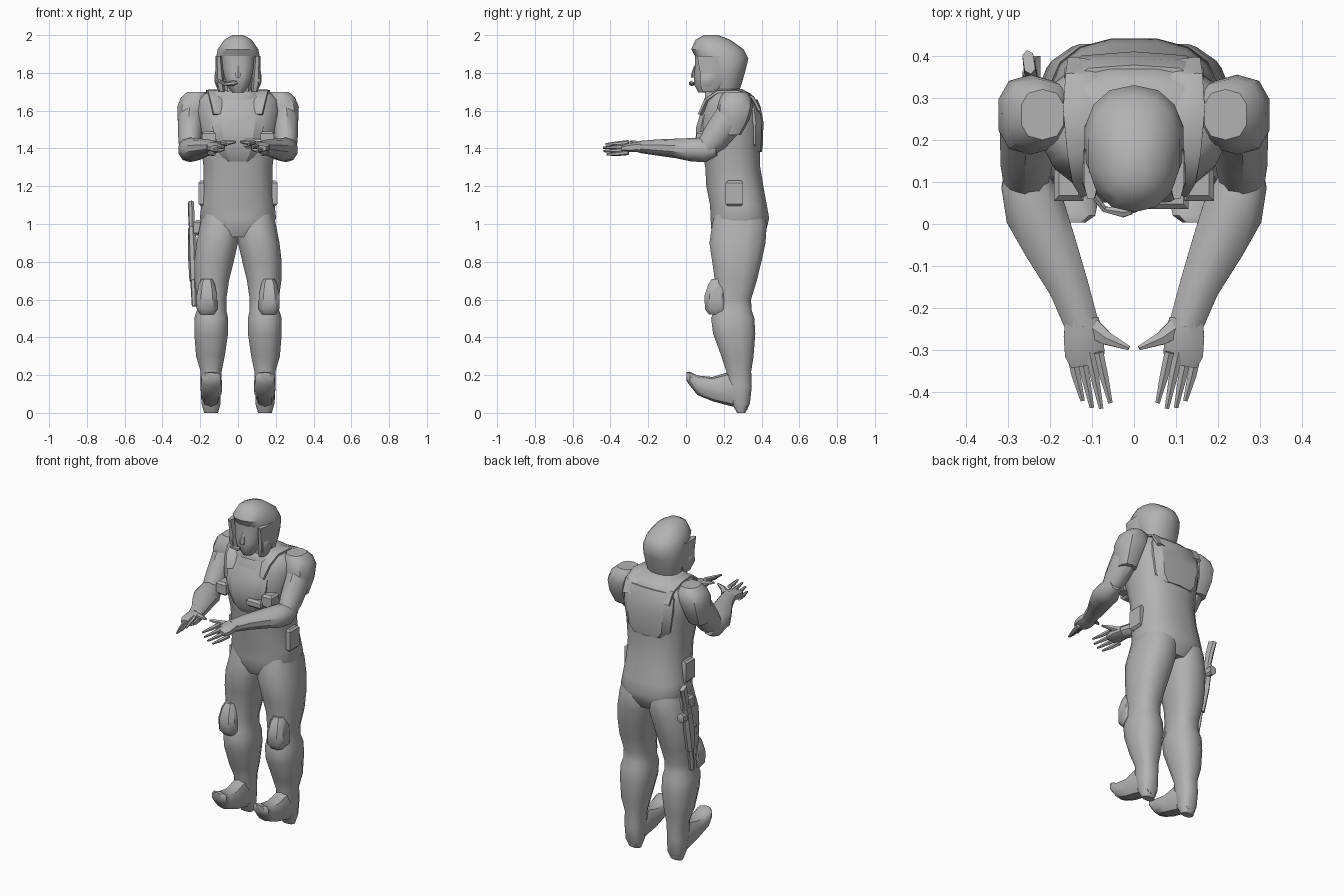
import bpy, bmesh, math
from mathutils import Vector

GREY = bpy.data.materials.new("plain grey")
GREY.diffuse_color = (0.45, 0.45, 0.45, 1)


def skin(name, rings, angle=40):
    """Join closed rings of points into a capped solid."""
    bm = bmesh.new()
    loops = [[bm.verts.new(p) for p in r] for r in rings]
    n = len(loops[0])
    for a, b in zip(loops, loops[1:]):
        for i in range(n):
            j = (i + 1) % n
            bm.faces.new((a[i], a[j], b[j], b[i]))
    bm.faces.new(loops[0])
    bm.faces.new(loops[-1])
    bmesh.ops.recalc_face_normals(bm, faces=bm.faces)
    me = bpy.data.meshes.new(name)
    bm.to_mesh(me)
    bm.free()
    me.materials.append(GREY)
    ob = bpy.data.objects.new(name, me)
    bpy.context.collection.objects.link(ob)
    bpy.context.view_layer.objects.active = ob
    bpy.ops.object.select_all(action='DESELECT')
    ob.select_set(True)
    bpy.ops.object.shade_smooth_by_angle(angle=math.radians(angle))
    return ob


def circle(n, e):
    def f(v):
        return math.copysign(abs(v) ** e, v) if abs(v) > 1e-6 else 0.0
    off = math.pi / n
    return [(f(math.cos(off + 2 * math.pi * i / n)), f(math.sin(off + 2 * math.pi * i / n)))
            for i in range(n)]


def loft(name, rows, axis='z', n=12, e=0.8, s=1, angle=40):
    """Rows are (position on axis, x0, x1, b0, b1), b being y or z."""
    rings = []
    for t, x0, x1, b0, b1 in rows:
        ring = []
        for c, d in circle(n, e):
            x = s * ((x0 + x1) / 2 + c * (x1 - x0) / 2)
            b = (b0 + b1) / 2 + d * (b1 - b0) / 2
            ring.append((x, b, t) if axis == 'z' else (x, t, b))
        rings.append(ring)
    return skin(name, rings, angle)


def tube(name, rows, n=8, s=1, e=1.0, angle=40):
    """Rows are (x, y, z, sideways radius, other radius) along a path."""
    pts = [Vector(r[:3]) for r in rows]
    rings = []
    for i, r in enumerate(rows):
        t = (pts[min(i + 1, len(pts) - 1)] - pts[max(i - 1, 0)]).normalized()
        u = t.cross(Vector((0, 0, 1)))
        u = u.normalized() if u.length > 0.15 else Vector((1, 0, 0))
        v = u.cross(t).normalized()
        ring = [pts[i] + u * (c * r[3]) + v * (d * r[4]) for c, d in circle(n, e)]
        rings.append([(s * p.x, p.y, p.z) for p in ring])
    return skin(name, rings, angle)


def plate(name, x0, x1, y0, y1, z0, z1, s=1, taper=0.012):
    """Box with slightly narrowed top and bottom."""
    k = taper
    return loft(name, [(z0, x0 + k, x1 - k, y0 + k, y1 - k / 2), (z0 + k, x0, x1, y0, y1),
                       (z1 - k, x0, x1, y0, y1), (z1, x0 + k, x1 - k, y0 + k, y1 - k / 2)],
                n=4, e=0.02, s=s, angle=30)


def sym(rows):
    """Rows of (z, half width, y0, y1) centred on x = 0."""
    return [(z, -w, w, a, b) for z, w, a, b in rows]


# Body
loft("torso", sym([(0.93, .10, .15, .40), (0.98, .18, .13, .43), (1.03, .205, .128, .443),
                   (1.10, .197, .125, .43), (1.20, .185, .105, .412), (1.30, .185, .10, .395),
                   (1.42, .20, .075, .395), (1.52, .215, .065, .402), (1.60, .225, .082, .39),
                   (1.66, .215, .105, .37), (1.69, .18, .12, .345), (1.715, .10, .13, .29)]),
     n=16, e=0.8)
loft("neck", sym([(1.62, .10, .12, .31), (1.70, .085, .10, .275), (1.80, .09, .10, .295)]), n=10)
loft("collar", sym([(1.66, .14, .095, .35), (1.70, .115, .10, .325), (1.715, .10, .12, .30)]), n=12)

# Vest
loft("chest_plate", sym([(1.33, .07, .09, .2), (1.37, .10, .065, .2), (1.44, .12, .048, .2),
                         (1.51, .14, .05, .2), (1.58, .14, .072, .2), (1.64, .11, .10, .2)]),
     n=8, e=.5, angle=25)
plate("chest_pouch", .03, .13, .035, .09, 1.40, 1.45)
loft("back_plate", sym([(1.38, .11, .25, .402), (1.42, .15, .25, .407), (1.54, .17, .25, .41),
                        (1.62, .17, .25, .395), (1.66, .15, .25, .378)]), n=10, e=.6, angle=30)
for s in (1, -1):
    plate("side_pouch", .12, .19, .055, .13, 1.41, 1.49, s)
    tube("shoulder_strap", [(.10, .085, 1.58, .035, .01), (.115, .11, 1.655, .035, .01),
                            (.125, .17, 1.70, .035, .01), (.13, .27, 1.702, .04, .01),
                            (.125, .35, 1.67, .04, .01), (.12, .385, 1.60, .04, .01)], s=s, e=.5)

# Head and helmet
loft("helmet", sym([(1.69, .09, .14, .278), (1.76, .112, .11, .30), (1.82, .12, .085, .317),
                    (1.875, .12, .055, .33), (1.925, .11, .028, .305), (1.975, .075, .05, .235),
                    (2.0, .03, .095, .17)]), n=14, e=0.88)
loft("face", sym([(1.695, .03, .065, .17), (1.735, .06, .042, .2), (1.78, .075, .04, .2),
                  (1.83, .085, .045, .2), (1.89, .09, .045, .2)]), n=12)
loft("nose", sym([(1.775, .016, .028, .06), (1.79, .018, .026, .06), (1.84, .007, .043, .07)]), n=6)
for s in (1, -1):
    loft("cheek_guard", [(1.70, .07, .105, .085, .16), (1.74, .07, .12, .07, .19),
                         (1.80, .075, .122, .07, .21), (1.89, .085, .12, .055, .2)], n=8, s=s)
    loft("ear_cup", [(1.725, .095, .115, .09, .14), (1.75, .09, .125, .075, .16),
                     (1.79, .09, .125, .08, .16), (1.81, .095, .115, .10, .14)], n=8, s=s)
tube("microphone_boom", [(-.105, .08, 1.76, .008, .008), (-.07, .035, 1.74, .008, .008),
                         (-.025, .028, 1.745, .014, .014), (-.005, .03, 1.75, .008, .008)], n=6)

for s in (1, -1):
    # Arm
    loft("shoulder_pad", [(1.47, .20, .305, .18, .29), (1.55, .185, .322, .165, .335),
                          (1.62, .165, .325, .165, .355), (1.67, .15, .305, .18, .345),
                          (1.70, .165, .27, .20, .32)], n=10, s=s)
    tube("upper_arm", [(.24, .27, 1.63, .075, .08), (.25, .22, 1.54, .07, .085),
                       (.255, .15, 1.45, .064, .075), (.258, .09, 1.385, .052, .05)], n=10, s=s)
    tube("forearm", [(.268, .16, 1.40, .035, .04), (.258, .10, 1.393, .062, .066),
                     (.235, .03, 1.393, .076, .062), (.20, -.05, 1.40, .066, .052),
                     (.155, -.15, 1.405, .05, .043), (.122, -.245, 1.408, .042, .032)], n=10, s=s)
    # Hand
    tube("palm", [(.124, -.225, 1.408, .042, .032), (.12, -.265, 1.407, .05, .028),
                  (.117, -.31, 1.402, .05, .023), (.112, -.335, 1.40, .04, .016)], s=s, e=.75)
    for i in range(4):
        x, z, y = .15 - .022 * i, 1.372 + .018 * i, -.395 - .045 * math.sin(.6 + .6 * i)
        tube("finger", [(x, -.305, z + .006, .013, .013), (x - .012, -.36, z, .012, .012),
                        (x - .028, y, z - .004, .006, .006)], n=6, s=s)
    tube("thumb", [(.11, -.24, 1.412, .03, .02), (.065, -.272, 1.428, .018, .015),
                   (.012, -.295, 1.435, .006, .006)], n=6, s=s)
    # Leg
    loft("leg", [(1.06, .0, .19, .15, .41), (1.0, -.02, .203, .135, .432), (.90, -.003, .223, .12, .425),
                 (.80, .02, .234, .135, .403),
                 (.70, .045, .232, .15, .378), (.60, .06, .218, .15, .347), (.545, .06, .22, .145, .35),
                 (.50, .05, .234, .13, .365), (.42, .05, .234, .14, .37), (.30, .068, .224, .185, .36),
                 (.22, .085, .2, .212, .347), (.14, .09, .2, .215, .35), (.05, .09, .195, .24, .34),
                 (.0, .105, .18, .27, .315)], n=12, s=s)
    # Boot
    loft("boot_foot", [(.325, .10, .185, .015, .15), (.22, .09, .198, .04, .215),
                       (.14, .085, .197, .062, .19), (.06, .082, .2, .095, .198),
                       (.02, .09, .195, .145, .218), (.003, .115, .175, .17, .215)],
         axis='y', n=10, s=s)
    # Knee pad
    loft("knee_pad", [(.52, .125, .20, .12, .22), (.55, .105, .222, .097, .22),
                      (.62, .108, .222, .095, .22), (.68, .12, .21, .115, .22),
                      (.71, .135, .195, .135, .22)], n=8, e=.65, s=s)
    # Hip pouch
    plate("hip_pouch", .165, .209, .21, .30, 1.095, 1.23, s)

# Long holstered weapon on the hip
tube("weapon_body", [(-.245, .345, .98, .018, .035), (-.24, .315, .84, .022, .045),
                     (-.235, .29, .70, .02, .033)], n=6, e=.6)
tube("weapon_stock", [(-.25, .385, 1.115, .014, .03), (-.247, .365, 1.05, .016, .026),
                      (-.245, .345, .96, .014, .02)], n=6, e=.6)
tube("weapon_barrel", [(-.236, .295, .72, .018, .022), (-.23, .27, .565, .015, .016)], n=6)
plate("weapon_grip", -.262, -.222, .33, .40, .90, .955)
plate("holster_strap", -.235, -.19, .23, .33, .80, .84)
plate("holster_mount", -.235, -.185, .25, .34, .94, 1.02)
